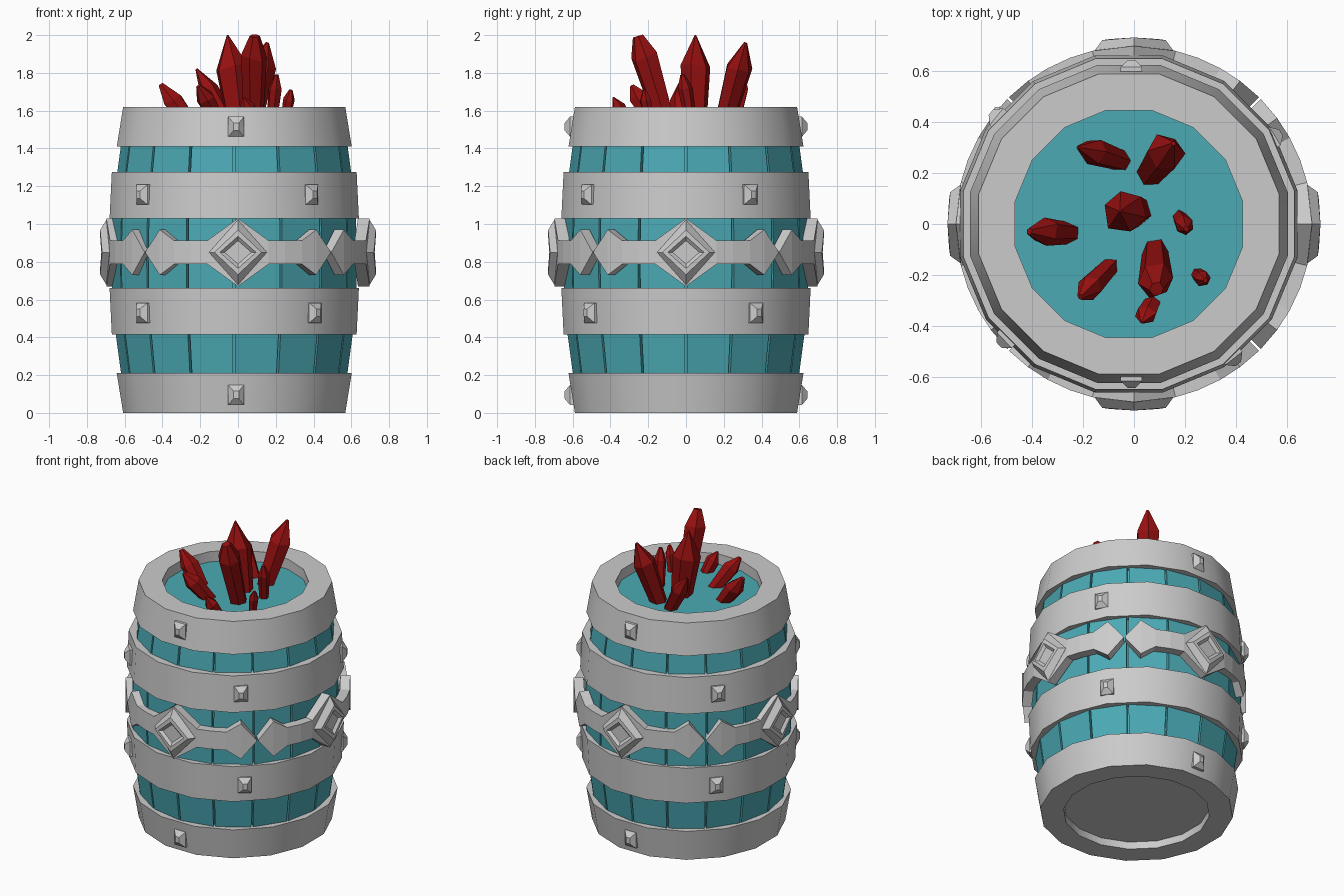
import bpy, bmesh, math, random
from mathutils import Vector

if "Cube" in bpy.data.objects:
    bpy.data.objects.remove(bpy.data.objects["Cube"])

random.seed(4)
N = 16
CX = -0.02          # barrel axis in x
MID = 0.815         # height of the widest part
HALF = math.pi / N


def material(name, rgb):
    m = bpy.data.materials.new(name)
    m.diffuse_color = (*rgb, 1)
    m.use_nodes = True
    m.node_tree.nodes["Principled BSDF"].inputs["Base Color"].default_value = m.diffuse_color
    return m


TEAL = material("teal_wood", (0.07, 0.40, 0.46))
RED = material("red_crystal", (0.30, 0.005, 0.005))


def loft(name, rings, mat=None, cap=True, loop=False, smooth=False):
    """Skin a list of equal-length point rings into one mesh object."""
    bm = bmesh.new()
    vs = [[bm.verts.new(p) for p in r] for r in rings]
    n = len(rings[0])
    pairs = list(zip(vs, vs[1:])) + ([(vs[-1], vs[0])] if loop else [])
    for a, b in pairs:
        for i in range(n):
            j = (i + 1) % n
            bm.faces.new((a[i], a[j], b[j], b[i]))
    if cap and not loop:
        bm.faces.new(vs[0])
        bm.faces.new(vs[-1])
    bmesh.ops.recalc_face_normals(bm, faces=bm.faces)
    me = bpy.data.meshes.new(name)
    bm.to_mesh(me)
    bm.free()
    ob = bpy.data.objects.new(name, me)
    bpy.context.collection.objects.link(ob)
    if mat:
        me.materials.append(mat)
    if smooth:
        bpy.ops.object.select_all(action='DESELECT')
        ob.select_set(True)
        bpy.context.view_layer.objects.active = ob
        bpy.ops.object.shade_smooth_by_angle(angle=math.radians(30))
    return ob


def polar(r, a, z, cx=0.0):
    return (cx + r * math.cos(a), r * math.sin(a), z)


def circle(apothem, z):
    """16-gon with a flat side facing front."""
    r = apothem / math.cos(HALF)
    return [polar(r, (2 * i + 1) * HALF, z, CX) for i in range(N)]


# Staves: bulging body with a narrow groove at every seam
def stave_ring(r, z):
    g = 0.006 / r
    pts = []
    for i in range(N):
        a = 2 * i * HALF
        for rr, da in ((r - 0.035, -g), (r - 0.035, g), (r, g), (r, 2 * HALF - g)):
            pts.append(polar(rr, a + da, z, CX))
    return pts


body = [(0.575, 0.72), (0.60, 0.60), (0.627, 0.40), (0.645, 0.20)]
profile = [(r, MID - d) for r, d in body] + [(0.65, MID)] + [(r, MID + d) for r, d in body[::-1]]
loft("staves", [stave_ring(r, z) for r, z in profile], TEAL)

# Lid and base disc
loft("lid", [circle(0.46, 1.50), circle(0.46, 1.55)], TEAL)
loft("base_disc", [circle(0.46, 0.05), circle(0.46, 0.10)])


# Metal hoops
def hoop(name, z0, z1, r0, r1, inner):
    prof = [(r0, z0), (r1, z1), (inner, z1), (inner, z0)]
    loft(name, [circle(r, z) for r, z in prof], loop=True, smooth=True)


hoop("top_hoop", 1.41, 1.62, 0.622, 0.588, 0.445)
hoop("bottom_hoop", 0.0, 0.21, 0.588, 0.622, 0.445)
hoop("upper_hoop", 1.03, 1.275, 0.66, 0.648, 0.58)
hoop("lower_hoop", 0.415, 0.66, 0.648, 0.66, 0.58)


# Pointed studs on the hoops
def stud(name, r, deg, z, cx=CX):
    a = math.radians(deg)
    out = Vector((math.cos(a), math.sin(a), 0))
    side = Vector((-math.sin(a), math.cos(a), 0))
    c = Vector((cx, 0, z))
    rings = []
    for d, w, h in ((-0.03, 0.042, 0.053), (0.012, 0.042, 0.053), (0.04, 0.014, 0.02)):
        rings.append([c + out * (r + d) + side * (w * s) + Vector((0, 0, h * t))
                      for s, t in ((-1, -1), (1, -1), (1, 1), (-1, 1))])
    loft(name, rings)


for deg in (-90, 90):
    stud("top_stud", 0.602, deg, 1.515, -0.01)
    stud("bottom_stud", 0.602, deg, 0.095, -0.01)
for deg in (-52, 31, 141, -137):
    stud("upper_stud", 0.655, deg, 1.155)
for deg in (-50, 34, 140, -137):
    stud("lower_stud", 0.655, deg, 0.53)

# Diamond ornaments: a bent strap with small end diamonds and a raised frame
OZ = 0.85
half_strap = [(13.5, 0.062), (21, 0.062), (29, 0.062), (36.5, 0.12), (44.6, 0.004)]
strap = [(-d, h) for d, h in half_strap[::-1]] + [(0, 0.18)] + half_strap
for k in range(4):
    base = math.radians(90 * k)
    loft("ornament_strap", [[polar(r, base + math.radians(d), OZ + s * h)
                             for r, s in ((0.635, -1), (0.697, -1), (0.697, 1), (0.635, 1))]
                            for d, h in strap])
    frame = []
    for hw, hh, r in ((0.155, 0.172, 0.66), (0.155, 0.172, 0.697), (0.12, 0.118, 0.73),
                      (0.092, 0.085, 0.73), (0.07, 0.062, 0.712)):
        frame.append([polar(r, base + u * hw / 0.7, OZ + v * hh)
                      for u, v in ((-1, 0), (0, -1), (1, 0), (0, 1))])
    loft("ornament_frame", frame)


# Crystals: tapered irregular hexagonal prisms with pointed ends
def crystal(foot, tip, r, shoulder=0.68, blunt=0.12):
    foot, tip = Vector(foot), Vector(tip)
    axis = tip - foot
    q = axis.to_track_quat('Z', 'Y')
    turn = random.uniform(0, 1)
    wob = [random.uniform(0.88, 1.1) for _ in range(6)]
    rings = []
    for t, s in ((0, 0.72), (shoulder, 1.0), (1, blunt)):
        ring = []
        for i in range(6):
            a = turn + i * math.pi / 3
            dz = random.uniform(-0.03, 0.03) if s == 1.0 else 0
            ring.append(foot + axis * (t + dz) + q @ Vector((math.cos(a), math.sin(a), 0)) * r * s * wob[i])
        rings.append(ring)
    loft("crystal", rings, RED)


crystal((0.01, 0.05, 1.5), (-0.055, 0.05, 2.0), 0.09, 0.66, 0.05)
crystal((0.085, -0.10, 1.5), (0.09, -0.255, 1.995), 0.07, 0.78, 0.4)
crystal((0.06, 0.19, 1.5), (0.155, 0.315, 1.96), 0.075, 0.7)
crystal((-0.03, 0.24, 1.5), (-0.22, 0.30, 1.82), 0.055)
crystal((-0.08, -0.15, 1.5), (-0.21, -0.285, 1.73), 0.052, 0.72, 0.25)
crystal((-0.23, -0.04, 1.5), (-0.41, -0.03, 1.74), 0.058, 0.65, 0.25)
crystal((0.08, -0.29, 1.5), (0.03, -0.385, 1.67), 0.042)
crystal((0.175, 0.03, 1.5), (0.205, -0.02, 1.79), 0.04, 0.75, 0.3)
crystal((0.24, -0.19, 1.5), (0.28, -0.22, 1.71), 0.034, 0.75, 0.3)
